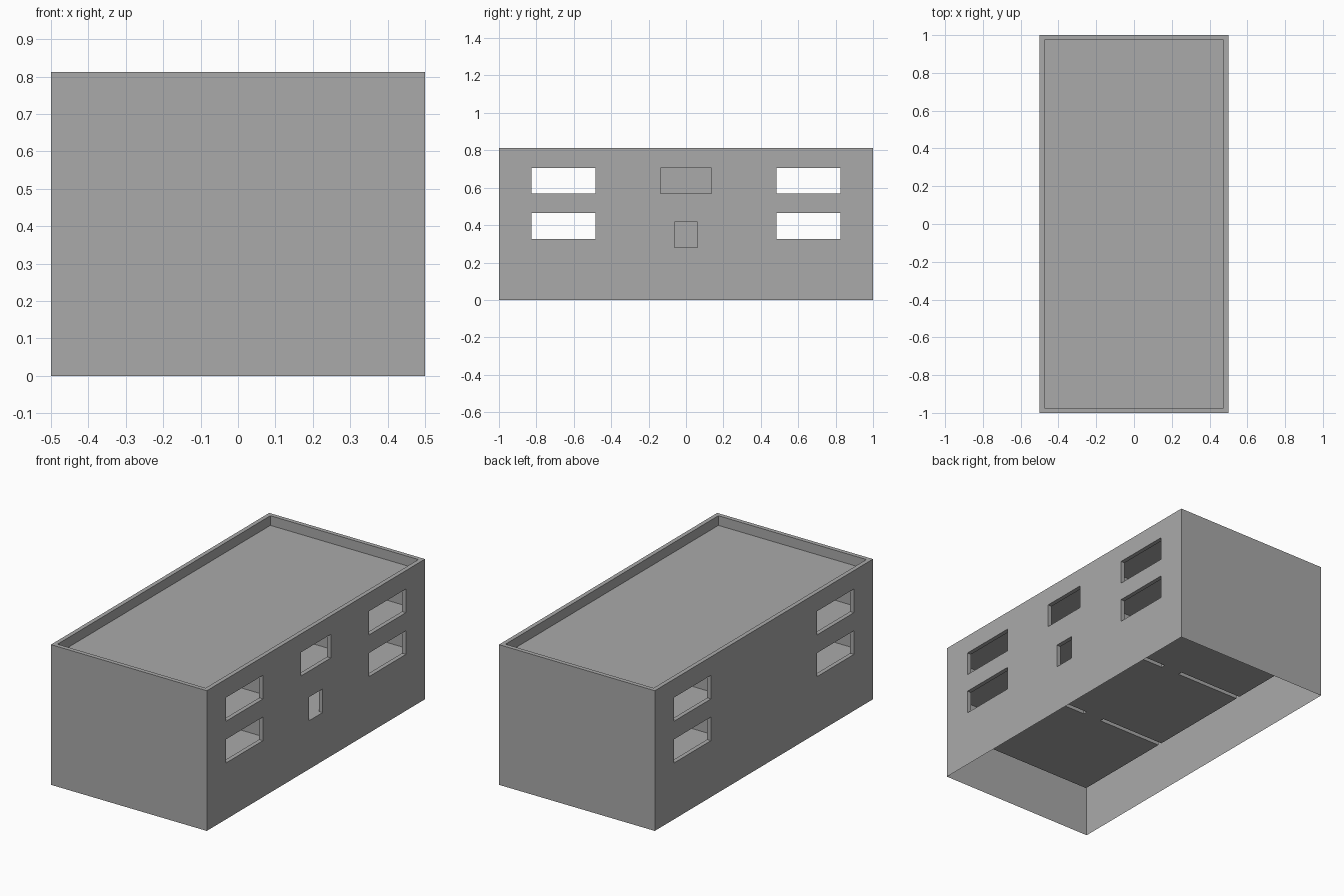
import bpy, bmesh

if "Cube" in bpy.data.objects:
    bpy.data.objects.remove(bpy.data.objects["Cube"])

# Main sizes
X, Y, H, T = 0.5, 1.0, 0.813, 0.025
ROOF = 0.757
STOREYS = [(0.278, 0.50), (0.523, 0.73)]                       # floor, ceiling
ROOMS = [(-Y + T, -0.358), (-0.333, 0.308), (0.333, Y - T)]    # y ranges

grey = bpy.data.materials.new("plain_grey")
grey.diffuse_color = (0.4, 0.4, 0.4, 1)
grey.use_nodes = True
grey.node_tree.nodes["Principled BSDF"].inputs["Base Color"].default_value = grey.diffuse_color

# Windows as (y0, y1, z0, z1)
side_windows = [(s - 0.17, s + 0.17, z, z + 0.137)
                for s in (-0.655, 0.655) for z in (0.327, 0.569)]
right_windows = side_windows + [(-0.137, 0.137, 0.569, 0.706),
                                (-0.062, 0.062, 0.281, 0.418)]
# Doors as (x0, x1, z0, z1)
doors = [(-0.06, 0.06, f, f + 0.15) for f, c in STOREYS]


def panel(bm, axis, pos, u, v, sign, holes=()):
    """Flat panel facing sign along axis, with rectangular holes left out."""
    inside = [h for h in holes
              if h[0] >= u[0] and h[1] <= u[1] and h[2] >= v[0] and h[3] <= v[1]]
    us = sorted(set(u) | {a for h in inside for a in h[:2]})
    vs = sorted(set(v) | {a for h in inside for a in h[2:]})

    def vert(a, b):
        co = [a, b]
        co.insert(axis, pos)
        return bm.verts.new(co)

    for a0, a1 in zip(us, us[1:]):
        for b0, b1 in zip(vs, vs[1:]):
            cu, cv = (a0 + a1) / 2, (b0 + b1) / 2
            if any(h[0] < cu < h[1] and h[2] < cv < h[3] for h in inside):
                continue
            f = bm.faces.new([vert(a0, b0), vert(a1, b0), vert(a1, b1), vert(a0, b1)])
            f.normal_update()
            if f.normal[axis] * sign < 0:
                f.normal_flip()


def tube(bm, axis, span, hole):
    """Four reveal faces lining an opening through a wall."""
    a0, a1, z0, z1 = hole
    for pos, sign in ((a0, 1), (a1, -1)):
        panel(bm, 1 - axis, pos, span, (z0, z1), sign)
    for pos, sign in ((z0, 1), (z1, -1)):
        uv = (span, (a0, a1)) if axis == 0 else ((a0, a1), span)
        panel(bm, 2, pos, *uv, sign)


def finish(bm, name):
    bmesh.ops.remove_doubles(bm, verts=bm.verts, dist=1e-5)
    mesh = bpy.data.meshes.new(name)
    bm.to_mesh(mesh)
    bm.free()
    mesh.materials.append(grey)
    bpy.context.collection.objects.link(bpy.data.objects.new(name, mesh))


# Outer walls, open underneath
bm = bmesh.new()
panel(bm, 0, X, (-Y, Y), (0, H), 1, right_windows)
panel(bm, 0, -X, (-Y, Y), (0, H), -1, side_windows)
for s in (-1, 1):
    panel(bm, 1, s * Y, (-X, X), (0, H), s)
finish(bm, "outer_walls")

# Parapet rim, its inner sides and the sunken roof
bm = bmesh.new()
xi, yi = X - T, Y - T
panel(bm, 2, H, (-X, X), (-Y, Y), 1, [(-xi, xi, -yi, yi)])
for s in (-1, 1):
    panel(bm, 0, s * xi, (-yi, yi), (ROOF, H), -s)
    panel(bm, 1, s * yi, (-xi, xi), (ROOF, H), -s)
panel(bm, 2, ROOF, (-xi, xi), (-yi, yi), 1)
finish(bm, "roof_and_parapet")

# Room linings on both storeys
bm = bmesh.new()
for z in STOREYS:
    for i, y in enumerate(ROOMS):
        panel(bm, 2, z[0], (-xi, xi), y, 1)
        panel(bm, 2, z[1], (-xi, xi), y, -1)
        panel(bm, 0, xi, y, z, -1, right_windows)
        panel(bm, 0, -xi, y, z, 1, side_windows)
        panel(bm, 1, y[0], (-xi, xi), z, 1, doors if i > 0 else ())
        panel(bm, 1, y[1], (-xi, xi), z, -1, doors if i < 2 else ())
finish(bm, "room_linings")

# Window and door reveals
bm = bmesh.new()
for w in right_windows:
    tube(bm, 0, (xi, X), w)
for w in side_windows:
    tube(bm, 0, (-X, -xi), w)
finish(bm, "window_reveals")

bm = bmesh.new()
for d in doors:
    for a, b in zip(ROOMS, ROOMS[1:]):
        tube(bm, 1, (a[1], b[0]), d)
finish(bm, "door_reveals")
